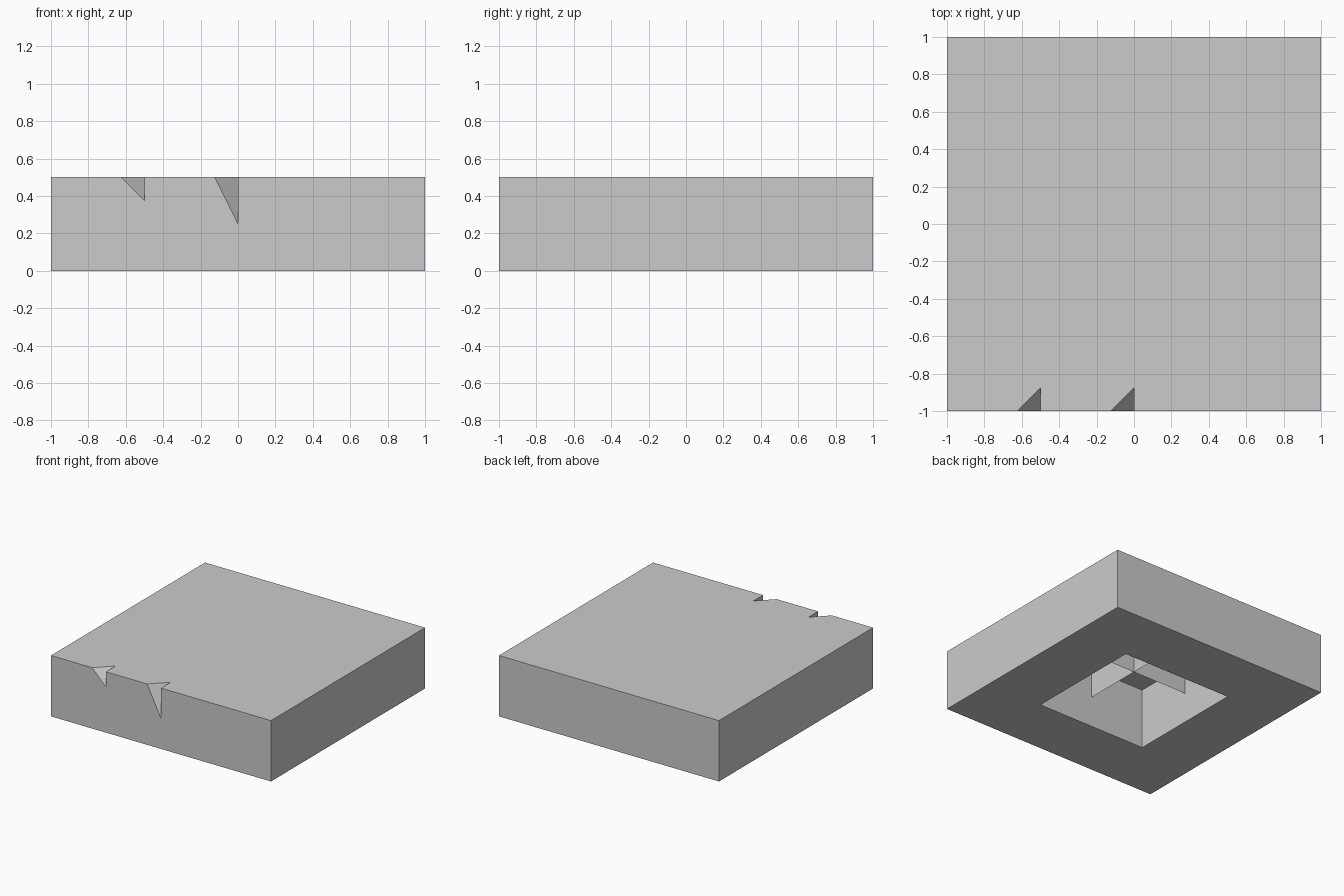
import bpy
import bmesh

if "Cube" in bpy.data.objects:
    bpy.data.objects.remove(bpy.data.objects["Cube"])

H = 0.5                                # slab height
R = 0.5                                # half width of the underside recess
CEIL = H - 0.001                       # recess reaches just under the top skin
W = 0.125                              # notch width and reach
NOTCHES = [(-0.5, 0.125), (0.0, 0.25)] # right-hand x, depth
CORNERS = [(-1, -1), (1, -1), (1, 1), (-1, 1)]


def make_object(name, faces):
    bm = bmesh.new()
    for pts in faces:
        bm.faces.new([bm.verts.new(p) for p in pts])
    bmesh.ops.remove_doubles(bm, verts=bm.verts, dist=0.0001)
    mesh = bpy.data.meshes.new(name)
    bm.to_mesh(mesh)
    bm.free()
    obj = bpy.data.objects.new(name, mesh)
    bpy.context.collection.objects.link(obj)
    return obj


# Slab: top and front outlines with the notches cut into their shared edge
top = [(-1, -1, H)]
front = [(-1, -1, H)]
faces = []
for x, d in NOTCHES:
    left, back = (x - W, -1, H), (x, W - 1, H)
    low, right = (x, -1, H - d), (x, -1, H)
    top += [left, back, right]
    front += [left, low, right]
    faces += [[left, low, back], [right, back, low]]
top += [(1, -1, H), (1, 1, H), (-1, 1, H)]
front += [(1, -1, H), (1, -1, 0), (-1, -1, 0)]
faces += [top, front[::-1]]

# Outer walls, underside rim and recess walls
for i, (ax, ay) in enumerate(CORNERS):
    bx, by = CORNERS[(i + 1) % 4]
    if i > 0:
        faces.append([(ax, ay, 0), (bx, by, 0), (bx, by, H), (ax, ay, H)])
    a, b = (ax * R, ay * R), (bx * R, by * R)
    faces.append([(bx, by, 0), (ax, ay, 0), (*a, 0), (*b, 0)])
    faces.append([(*b, 0), (*a, 0), (*a, CEIL), (*b, CEIL)])

# Recess ceiling
faces.append([(x * R, y * R, CEIL) for x, y in CORNERS[::-1]])
make_object("slab", faces)

# Crossed thin ribs hanging from the recess ceiling
ribs = []
for x, y in [(R, 0), (-R, 0), (0, R), (0, -R)]:
    quad = [(0, 0, 0.25), (x, y, 0.25), (x, y, CEIL), (0, 0, CEIL)]
    ribs.append(quad if x < 0 or y > 0 else quad[::-1])
make_object("cross_ribs", ribs)
